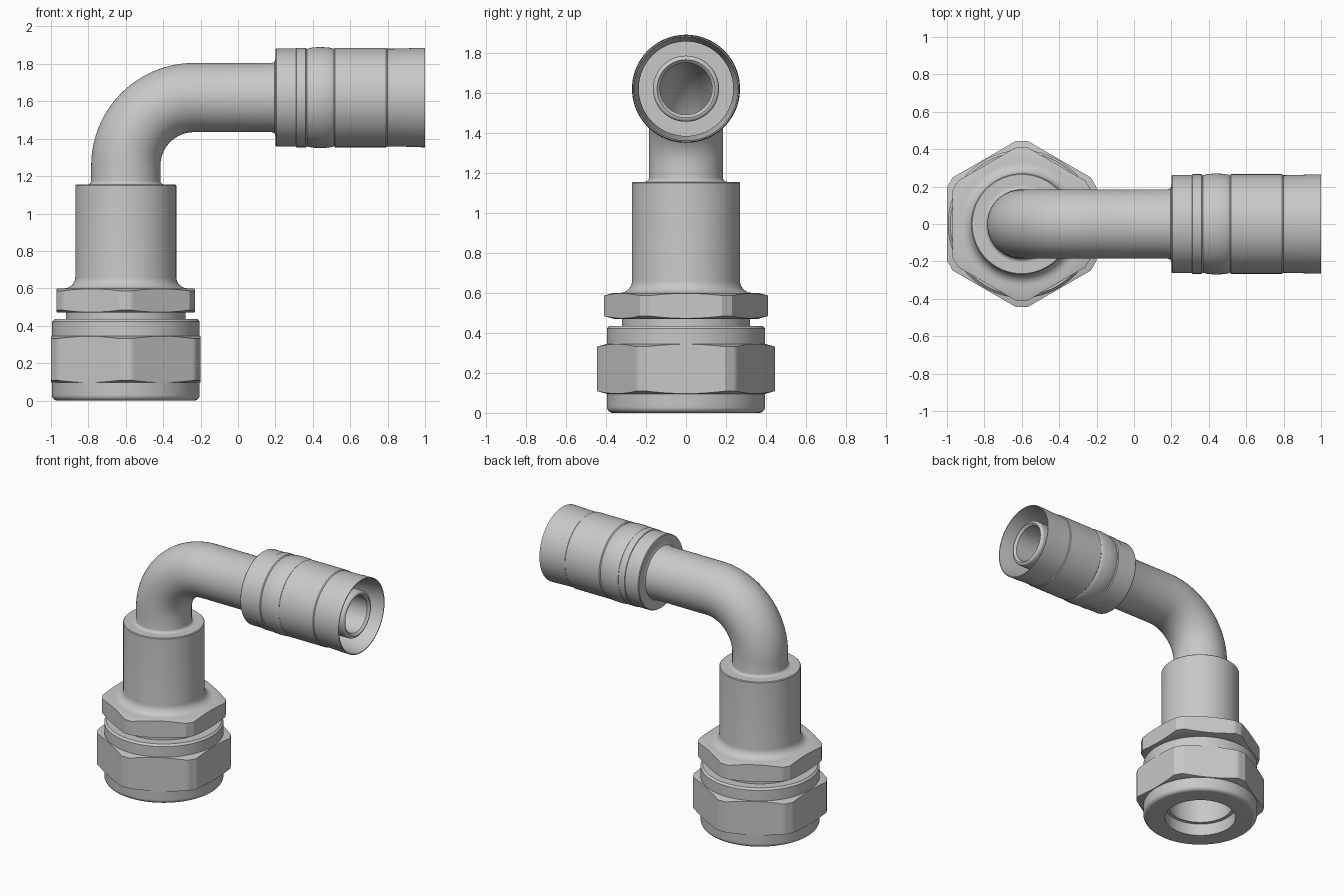
import bpy
import bmesh
from math import pi, sin, cos, radians
from mathutils import Vector

cube = bpy.data.objects.get("Cube")
if cube:
    bpy.data.objects.remove(cube)

STEPS = 180          # two degrees per step
AXIS_X = -0.6        # upright axis
AXIS_Z = 1.62        # height of the horizontal axis

metal = bpy.data.materials.new("light_grey_metal")
metal.use_nodes = True
grey = (0.58, 0.58, 0.58, 1)
metal.diffuse_color = grey
metal.node_tree.nodes["Principled BSDF"].inputs["Base Color"].default_value = grey


def skin(name, rings):
    """Join a closed loop of rings into one solid ring-shaped body."""
    bm = bmesh.new()
    grid = [[bm.verts.new(p) for p in ring] for ring in rings]
    for i, ring in enumerate(grid):
        after = grid[(i + 1) % len(grid)]
        n = len(ring)
        for j in range(n):
            k = (j + 1) % n
            bm.faces.new((ring[j], ring[k], after[k], after[j]))
    bmesh.ops.recalc_face_normals(bm, faces=bm.faces)
    mesh = bpy.data.meshes.new(name)
    bm.to_mesh(mesh)
    bm.free()
    mesh.materials.append(metal)
    obj = bpy.data.objects.new(name, mesh)
    bpy.context.collection.objects.link(obj)
    bpy.ops.object.select_all(action='DESELECT')
    obj.select_set(True)
    bpy.context.view_layer.objects.active = obj
    bpy.ops.object.shade_smooth_by_angle(angle=radians(30))
    return obj


def circle(centre, u, v, r, steps=STEPS):
    return [centre + r * (cos(2 * pi * j / steps) * u + sin(2 * pi * j / steps) * v)
            for j in range(steps)]


X, Y, Z = Vector((1, 0, 0)), Vector((0, 1, 0)), Vector((0, 0, 1))


def upright(name, profile):
    return skin(name, [circle(Vector((AXIS_X, 0, z)), X, Y, r) for r, z in profile])


def sideways(name, profile):
    return skin(name, [circle(Vector((x, 0, AXIS_Z)), Y, Z, r) for x, r in profile])


def arc(cx, cz, r, start, end, n=8):
    return [(cx + r * cos(radians(start + (end - start) * i / n)),
             cz + r * sin(radians(start + (end - start) * i / n))) for i in range(n + 1)]


def hexagon(name, apothem, bore, chamfer_r, z0, z1, slope=0.27):
    """Hex ring with trimmed corners and conical chamfers on both ends."""
    rings = [[] for _ in range(6)]
    for j in range(STEPS):
        a = 2 * pi * j / STEPS
        off = (a + pi / 6) % (pi / 3) - pi / 6
        if abs(off) <= radians(26.01):
            r = apothem / cos(off)
        else:   # flat trim across the corner
            r = apothem / cos(radians(26)) * cos(radians(4)) / cos(pi / 6 - abs(off))
        drop = (r - chamfer_r) * slope
        section = ((bore, z0), (chamfer_r, z0), (r, z0 + drop),
                   (r, z1 - drop), (chamfer_r, z1), (bore, z1))
        for ring, (rad, z) in zip(rings, section):
            ring.append(Vector((AXIS_X + rad * cos(a), rad * sin(a), z)))
    return skin(name, rings)


# Coupling nut: round body with a hex band
upright("nut_body", [(0.245, 0)] + arc(0.365, 0.03, 0.03, -90, 0) +
        [(0.395, 0.422), (0.382, 0.435), (0.245, 0.435)])
hexagon("nut_hex", 0.4, 0.3, 0.394, 0.095, 0.345)

# Stem with neck, flare and straight barrel
upright("stem", [(0.22, 0.09), (0.25, 0.09), (0.25, 0.42), (0.32, 0.42), (0.32, 0.6)] +
        arc(0.33, 0.66, 0.06, 270, 180) +
        [(0.27, 1.15), (0.265, 1.155), (0.13, 1.155), (0.13, 0.95), (0.22, 0.95)])
hexagon("stem_hex", 0.37, 0.3, 0.36, 0.47, 0.6)

# Bent tube: a hollow sweep that ends in the hose nipple
BEND = 0.365
bend_x, bend_z = AXIS_X + BEND, AXIS_Z - BEND


def along(x, r):
    return circle(Vector((x, 0, AXIS_Z)), Y, Z, r, 96)


def rise(z, r):
    return circle(Vector((AXIS_X, 0, z)), Y, -X, r, 96)


def elbow(r):
    rings = []
    for i in range(33):
        t = pi / 2 * i / 32
        centre = Vector((bend_x - BEND * cos(t), 0, bend_z + BEND * sin(t)))
        rings.append(circle(centre, Y, Vector((-cos(t), 0, sin(t))), r, 96))
    return rings


foot = [rise(z, r) for r, z in [(0.185, 1.1), (0.205, 1.155)] +
        arc(0.205, 1.175, 0.02, 270, 180, 5)]
tip = [along(x, r) for x, r in [(0.18, 0.185), (0.195, 0.19), (0.2, 0.205), (0.22, 0.205),
                                (0.22, 0.165), (0.95, 0.165)] +
       arc(0.95, 0.145, 0.02, 90, 0, 5) + [(0.955, 0.13)]]
skin("bent_tube", foot + elbow(0.185) + tip + elbow(0.13)[::-1] + [rise(1.1, 0.13)])

# Crimped sleeve with bead, grooves and open tapered mouth
sideways("crimp_sleeve", [
    (0.2, 0.17), (0.2, 0.258), (0.205, 0.262), (0.31, 0.262), (0.312, 0.266),
    (0.362, 0.266), (0.368, 0.26), (0.374, 0.262), (0.4, 0.268), (0.44, 0.27),
    (0.48, 0.268), (0.506, 0.264), (0.512, 0.26), (0.518, 0.266), (0.792, 0.266),
    (0.798, 0.261), (0.804, 0.261), (0.88, 0.262), (0.94, 0.265), (1.0, 0.266),
    (1.0, 0.26), (0.8, 0.236), (0.3, 0.236), (0.3, 0.16)])
